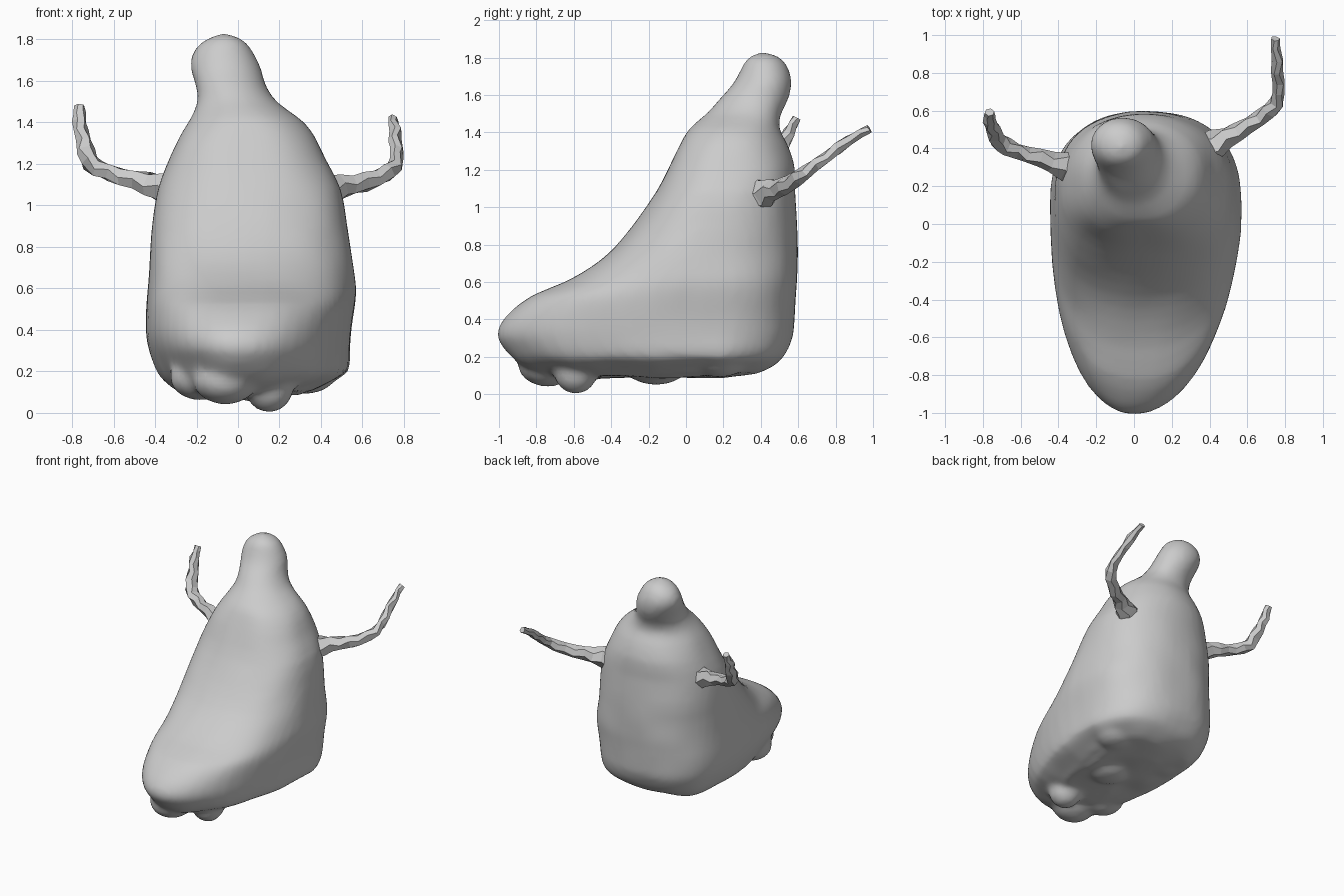
import bpy, bmesh, math
from mathutils import Vector, Matrix, noise

if "Cube" in bpy.data.objects:
    bpy.data.objects.remove(bpy.data.objects["Cube"])


def make_object(name, bm, smooth):
    bmesh.ops.recalc_face_normals(bm, faces=bm.faces)
    for f in bm.faces:
        f.smooth = smooth
    me = bpy.data.meshes.new(name)
    bm.to_mesh(me)
    bm.free()
    ob = bpy.data.objects.new(name, me)
    bpy.context.collection.objects.link(ob)
    return ob


def loft(rings):
    """Skin a list of equal-length point rings, closing both ends."""
    bm = bmesh.new()
    loops = [[bm.verts.new(p) for p in r] for r in rings]
    n = len(loops[0])
    for a, b in zip(loops, loops[1:]):
        for i in range(n):
            j = (i + 1) % n
            bm.faces.new((a[i], a[j], b[j], b[i]))
    for end in (loops[0], loops[-1]):
        c = bm.verts.new(sum((v.co for v in end), Vector()) / n)
        for i in range(n):
            bm.faces.new((end[i], end[(i + 1) % n], c))
    return bm


def spline(rows, steps):
    """Catmull-Rom interpolation through rows of numbers."""
    out = []
    for k in range(len(rows) - 1):
        p0, p1 = rows[max(k - 1, 0)], rows[k]
        p2, p3 = rows[k + 1], rows[min(k + 2, len(rows) - 1)]
        for s in range(steps):
            t = s / steps
            out.append([0.5 * (2 * b + (c - a) * t + (2*a - 5*b + 4*c - d) * t*t
                               + (3*b - a - 3*c + d) * t**3)
                        for a, b, c, d in zip(p0, p1, p2, p3)])
    return out + [list(rows[-1])]


# Body and head sections: z, front y, back y, left x, right x
SECTIONS = [
    (0.09, -0.55, 0.10, -0.10, 0.13), (0.10, -0.76, 0.32, -0.26, 0.30),
    (0.14, -0.87, 0.44, -0.34, 0.43), (0.20, -0.94, 0.52, -0.39, 0.53),
    (0.30, -1.01, 0.57, -0.43, 0.54), (0.38, -0.99, 0.58, -0.445, 0.545),
    (0.46, -0.92, 0.585, -0.445, 0.555), (0.53, -0.82, 0.59, -0.44, 0.565),
    (0.60, -0.65, 0.597, -0.435, 0.57), (0.68, -0.51, 0.60, -0.43, 0.56),
    (0.78, -0.385, 0.60, -0.425, 0.545), (0.92, -0.27, 0.595, -0.415, 0.525),
    (1.08, -0.16, 0.585, -0.385, 0.495), (1.22, -0.09, 0.58, -0.335, 0.425),
    (1.34, -0.03, 0.54, -0.275, 0.365), (1.42, 0.02, 0.50, -0.225, 0.295),
    (1.50, 0.11, 0.51, -0.195, 0.19), (1.58, 0.18, 0.55, -0.205, 0.135),
    (1.66, 0.25, 0.568, -0.23, 0.11), (1.73, 0.29, 0.555, -0.22, 0.075),
    (1.785, 0.32, 0.52, -0.175, 0.035), (1.815, 0.36, 0.47, -0.12, -0.02),
    (1.825, 0.39, 0.43, -0.09, -0.05)]


def body_ring(row, n=48):
    z, yf, yb, xl, xr = row
    ym = max(0.1, (yf + yb) / 2) if z > 0.1 else (yf + yb) / 2
    # squarer front through the torso, round at the foot and head
    box = max(0.0, min(1.0, (z - 0.25) / 0.45, (1.5 - z) / 0.2))
    pts = []
    for i in range(n):
        a = 2 * math.pi * i / n
        c, s = math.cos(a), math.sin(a)
        e = 2 / (2.0 + 0.5 * box) if s < 0 else 2 / (2.0 + 0.45 * min(1, max(0, 1.5 - z)))
        u = math.copysign(abs(c) ** e, c)
        v = math.copysign(abs(s) ** e, s)
        x = (xl + xr) / 2 + u * (xr - xl) / 2
        y = ym + v * ((yb - ym) if v > 0 else (ym - yf))
        if z < 1.0:
            x -= 0.07 * max(0, -v) ** 2 * (1 - z)
        p = Vector((x, y, z))
        low = max(0, 1 - z / 0.3)
        p += noise.noise_vector(p * 4.5) * (0.005 + 0.03 * low)
        pts.append(p)
    return pts


# Lumps under the body: x, y, z, radius, height
LUMPS = [(0.15, -0.59, 0.13, 0.12, 0.13), (-0.06, -0.74, 0.16, 0.16, 0.12),
         (-0.18, -0.56, 0.17, 0.15, 0.11), (0.10, -0.16, 0.15, 0.17, 0.10),
         (0.32, 0.18, 0.18, 0.15, 0.09), (-0.18, 0.12, 0.18, 0.17, 0.09)]

# One melted mass: body and lumps fused, then smoothed
bm = loft([body_ring(r) for r in spline(SECTIONS, 2)])
bmesh.ops.recalc_face_normals(bm, faces=bm.faces)
for x, y, z, r, h in LUMPS:
    bmesh.ops.create_icosphere(bm, subdivisions=3, radius=1,
                               matrix=Matrix.Translation((x, y, z)) @ Matrix.Diagonal((r, r, h, 1)))
body = make_object("body", bm, True)
fuse = body.modifiers.new("fuse", 'REMESH')
fuse.mode = 'VOXEL'
fuse.voxel_size = 0.022
fuse.use_smooth_shade = True
soften = body.modifiers.new("soften", 'SMOOTH')
soften.factor = 0.5
soften.iterations = 6


# Faceted twig arms: x, y, z, radius
ARMS = {
    "left_arm": [(-0.24, 0.26, 1.05, 0.12), (-0.37, 0.31, 1.085, 0.075),
                 (-0.50, 0.35, 1.12, 0.048), (-0.62, 0.385, 1.16, 0.044),
                 (-0.715, 0.435, 1.21, 0.048), (-0.745, 0.50, 1.31, 0.04),
                 (-0.765, 0.55, 1.40, 0.036), (-0.765, 0.59, 1.475, 0.022)],
    "right_arm": [(0.30, 0.34, 1.04, 0.12), (0.44, 0.425, 1.075, 0.075),
                  (0.55, 0.49, 1.10, 0.048), (0.67, 0.56, 1.13, 0.044),
                  (0.755, 0.645, 1.19, 0.04), (0.765, 0.75, 1.27, 0.032),
                  (0.755, 0.87, 1.355, 0.03), (0.75, 0.985, 1.42, 0.022)]}


def arm_rings(path, n=6):
    pts = spline(path, 2)
    rings = []
    for i, p in enumerate(pts):
        c = Vector(p[:3])
        d = Vector(pts[min(i + 1, len(pts) - 1)][:3]) - Vector(pts[max(i - 1, 0)][:3])
        side = d.cross(Vector((0.3, -0.8, 0.5))).normalized()
        up = side.cross(d).normalized()
        ring = []
        for k in range(n):
            a = 2 * math.pi * (k + 0.4 * (i % 2)) / n
            q = c + (side * math.cos(a) + up * math.sin(a)) * p[3]
            ring.append(q + noise.noise_vector(q * 14) * 0.012)
        rings.append(ring)
    return rings


for name, path in ARMS.items():
    make_object(name, loft(arm_rings(path)), False)
